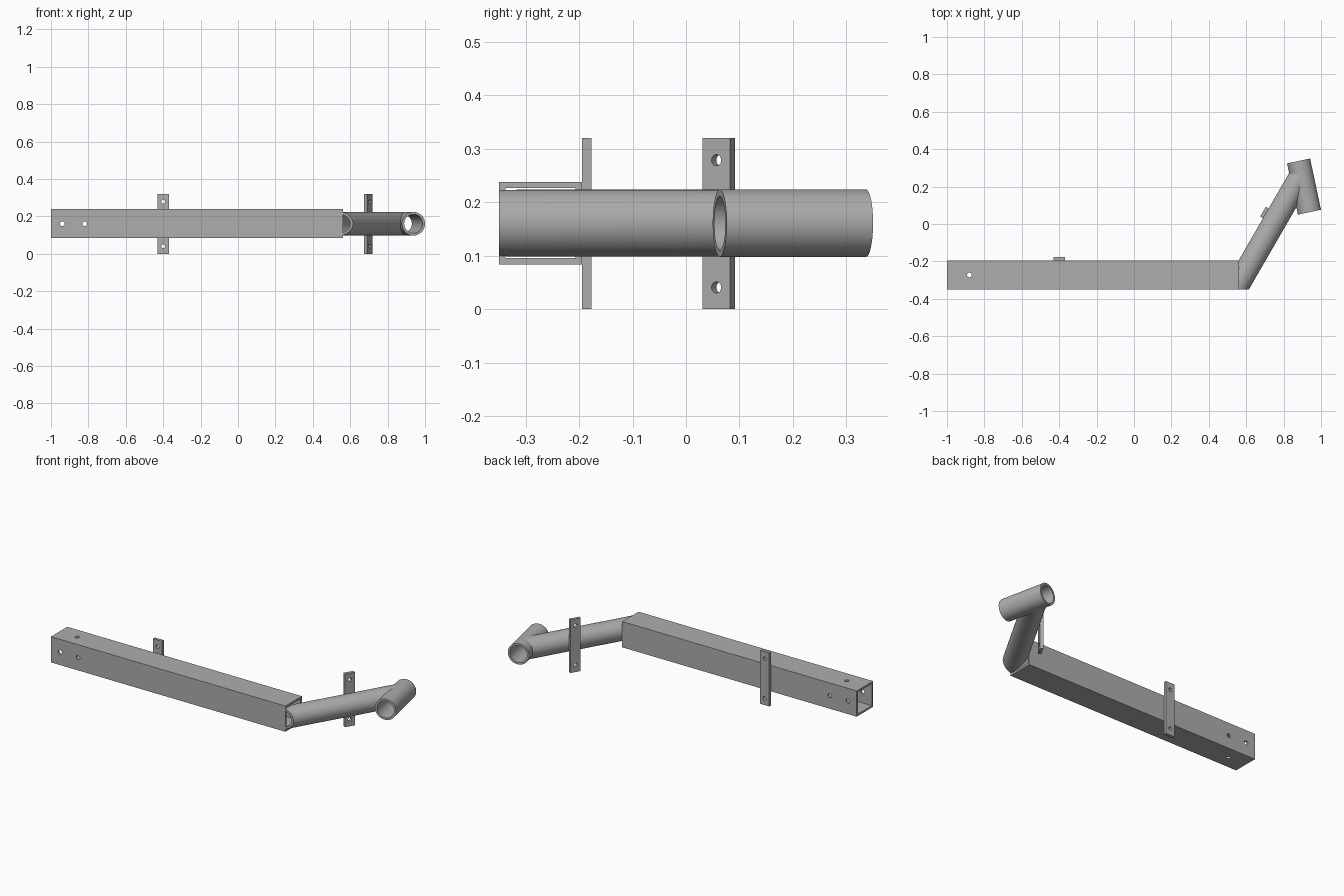
import bpy, bmesh, math
from mathutils import Matrix, Vector

if "Cube" in bpy.data.objects:
    bpy.data.objects.remove(bpy.data.objects["Cube"])

steel = bpy.data.materials.new("grey_steel")
steel.diffuse_color = (0.42, 0.42, 0.42, 1)
steel.use_nodes = True
steel.node_tree.nodes["Principled BSDF"].inputs["Base Color"].default_value = steel.diffuse_color
ZC = 0.161                                  # height of all tube axes


def circle(r, n=64):
    return [(r * math.cos(2 * math.pi * i / n), r * math.sin(2 * math.pi * i / n)) for i in range(n)]


def rect(w, h):
    return [(-w / 2, -h / 2), (w / 2, -h / 2), (w / 2, h / 2), (-w / 2, h / 2)]


def extrude(name, start, end, outer, inner=None):
    """Prism or hollow tube between two points; profile axes are (side, up)."""
    a, b = Vector(start), Vector(end)
    d = (b - a).normalized()
    up = Vector((0, 1, 0)) if abs(d.z) > 0.9 else Vector((0, 0, 1))
    side = d.cross(up).normalized()
    bm = bmesh.new()

    def loop(p, pts):
        return [bm.verts.new(p + side * u + up * v) for u, v in pts]

    def bridge(l0, l1):
        n = len(l0)
        for i in range(n):
            bm.faces.new((l0[i], l0[(i + 1) % n], l1[(i + 1) % n], l1[i]))

    o0, o1 = loop(a, outer), loop(b, outer)
    bridge(o0, o1)
    if inner:
        i0, i1 = loop(a, inner), loop(b, inner)
        bridge(i0, i1)
        bridge(o0, i0)
        bridge(o1, i1)
    else:
        bm.faces.new(o0)
        bm.faces.new(o1)
    bmesh.ops.recalc_face_normals(bm, faces=bm.faces)
    me = bpy.data.meshes.new(name)
    bm.to_mesh(me)
    bm.free()
    me.materials.append(steel)
    ob = bpy.data.objects.new(name, me)
    bpy.context.collection.objects.link(ob)
    return ob


def cut(ob, cutters):
    """Subtract the cutters, bake the result and delete them."""
    for c in cutters:
        c.hide_render = True
        m = ob.modifiers.new("cut", 'BOOLEAN')
        m.operation, m.solver, m.object = 'DIFFERENCE', 'EXACT', c
    bpy.context.view_layer.update()
    me = bpy.data.meshes.new_from_object(ob.evaluated_get(bpy.context.evaluated_depsgraph_get()))
    ob.modifiers.clear()
    ob.data = me
    for c in cutters:
        bpy.data.objects.remove(c)


def smooth(ob):
    bpy.ops.object.select_all(action='DESELECT')
    ob.select_set(True)
    bpy.context.view_layer.objects.active = ob
    bpy.ops.object.shade_smooth_by_angle(angle=math.radians(30))


# Square beam with bolt holes near its open end
YC, END = -0.2725, 0.561
beam = extrude("square_beam", (-1, YC, ZC), (END, YC, ZC), rect(0.155, 0.155), rect(0.131, 0.131))
holes = [extrude("hole_cutter", (x, YC - 0.2, ZC), (x, YC + 0.2, ZC), circle(0.0125, 24)) for x in (-0.94, -0.82)]
holes.append(extrude("hole_cutter", (-0.88, YC, ZC - 0.2), (-0.88, YC, ZC + 0.2), circle(0.0125, 24)))
cut(beam, holes)

# Head tube, open at both ends
hc = Vector((0.909, 0.2, ZC))
hd = Vector((math.sin(math.radians(12)), -math.cos(math.radians(12)), 0))
head_ends = (hc - hd * 0.14, hc + hd * 0.14)
head = extrude("head_tube", *head_ends, circle(0.063), circle(0.0505))
smooth(head)

# Slanted round pipe, trimmed at the beam and coped around the head tube
pd = Vector((0.5, math.sqrt(3) / 2, 0))
left = Vector((-pd.y, pd.x, 0))
p0 = Vector((0.6315, -0.195, ZC))
pipe = extrude("slanted_pipe", p0 - pd * 0.35, p0 + pd * 0.527, circle(0.0626), circle(0.0505))
cut(pipe, [
    extrude("beam_trim", (-0.5, 0, ZC), (END, 0, ZC), rect(2, 1)),
    extrude("front_trim", (0.5, -1.2, ZC), (0.5, -0.35, ZC), rect(3, 1)),
    extrude("head_trim", *head_ends, circle(0.063)),
])
smooth(pipe)


# Mounting tabs, each a flat strip with two holes
def tab(name, base, normal):
    n = Vector(normal)
    ob = extrude(name, base, base + n * 0.018, rect(0.06, 0.32))
    cut(ob, [extrude("hole_cutter", base + n * -0.05 + Vector((0, 0, z)),
                     base + n * 0.07 + Vector((0, 0, z)), circle(0.0105, 24)) for z in (-0.119, 0.119)])


tab("beam_tab", Vector((-0.4, -0.195, 0.16)), (0, 1, 0))
s = (0.057 + 0.195 - left.y * 0.0626) / pd.y
base = p0 + pd * s + left * 0.0622
tab("pipe_tab", Vector((base.x, base.y, 0.16)), left)
